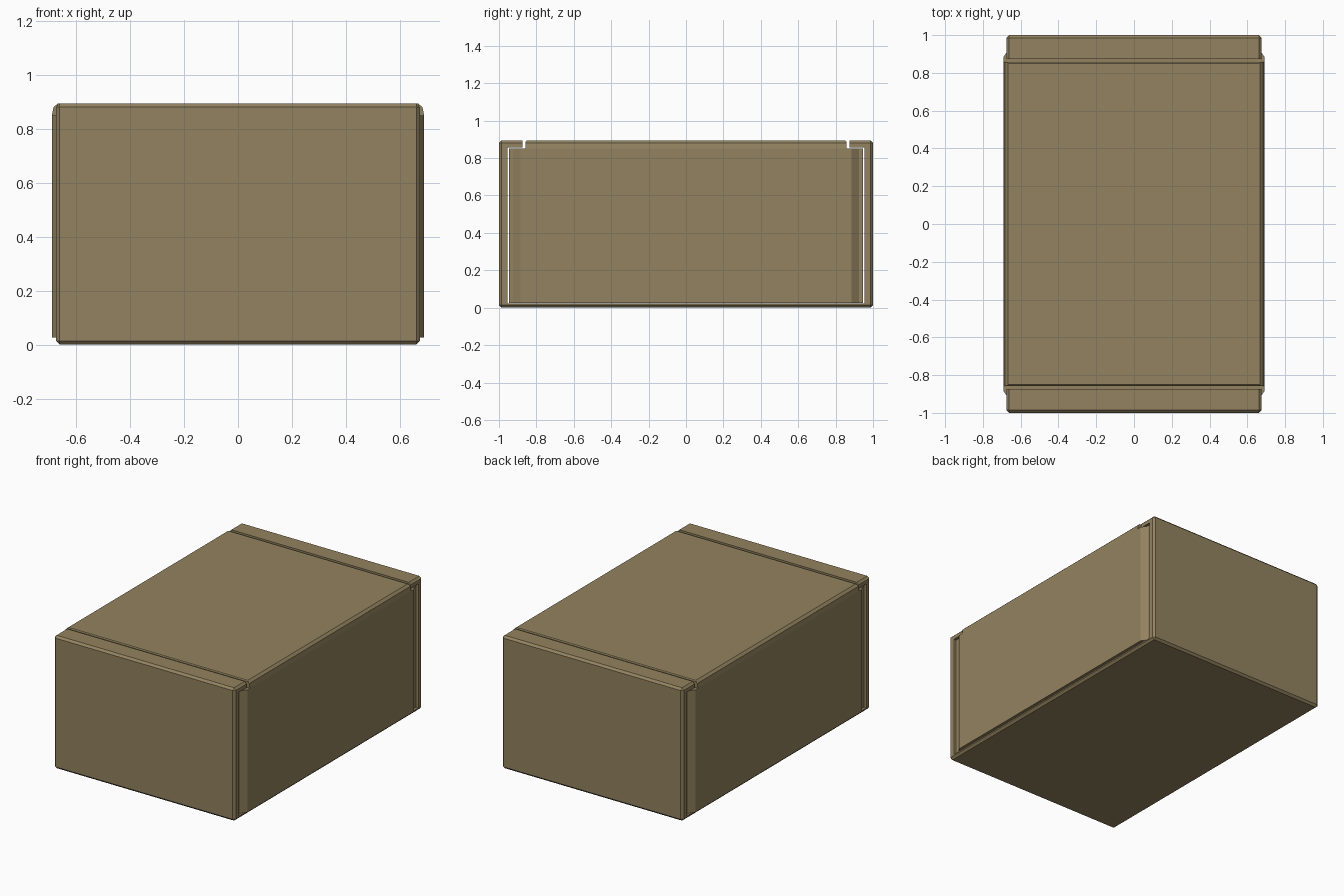
import bpy, bmesh
from mathutils import Vector

if "Cube" in bpy.data.objects:
    bpy.data.objects.remove(bpy.data.objects["Cube"])

mat = bpy.data.materials.new("tan_sheet")
mat.diffuse_color = (0.29, 0.225, 0.115, 1)
mat.use_nodes = True
mat.node_tree.nodes["Principled BSDF"].inputs["Base Color"].default_value = mat.diffuse_color


def extrude(name, profile, axis, lo, hi, bevel=0.0, pick=None):
    """Extrude a closed profile along an axis, optionally chamfering picked edges."""
    def place(p, t):
        return {"x": Vector((t, p[0], p[1])),
                "y": Vector((p[0], t, p[1])),
                "z": Vector((p[0], p[1], t))}[axis]
    bm = bmesh.new()
    a = [bm.verts.new(place(p, lo)) for p in profile]
    b = [bm.verts.new(place(p, hi)) for p in profile]
    n = len(profile)
    bm.faces.new(a)
    bm.faces.new(b)
    for i in range(n):
        bm.faces.new((a[i], a[(i + 1) % n], b[(i + 1) % n], b[i]))
    bmesh.ops.recalc_face_normals(bm, faces=bm.faces)
    if bevel:
        edges = [e for e in bm.edges if pick(e)]
        bmesh.ops.bevel(bm, geom=edges, offset=bevel, offset_type='OFFSET',
                        segments=1, profile=0.5, affect='EDGES', clamp_overlap=True)
    me = bpy.data.meshes.new(name)
    bm.to_mesh(me)
    bm.free()
    me.materials.append(mat)
    ob = bpy.data.objects.new(name, me)
    bpy.context.collection.objects.link(ob)
    return ob


H = 0.895      # overall height
LIP = 0.873    # inner end of the top lips


# Tray: front, bottom and back walls with lips folded over the top
half = [(1, 0), (1, H), (LIP, H), (LIP, 0.856), (0.955, 0.856), (0.955, 0.022)]
tray = half + [(-y, z) for y, z in reversed(half)]


def outer_edge(e):
    def outside(v):
        y, z = abs(v.co.y), v.co.z
        return y > 0.99 or z < 0.001 or (z > H - 0.001)
    return (all(outside(v) for v in e.verts)
            and not all(abs(v.co.y) < LIP + 0.01 for v in e.verts))


extrude("tray", tray, "x", -0.675, 0.675, 0.014, outer_edge)

# Side panels with ends that taper in behind the tray walls
for s, label in ((1, "right"), (-1, "left")):
    side = [(0.69, -0.885), (0.69, 0.885), (0.663, 0.925), (0.663, 0.947),
            (0.64, 0.947), (0.64, -0.947), (0.663, -0.947), (0.663, -0.925)]
    extrude(label + "_side_panel", [(s * x, y) for x, y in side], "z", 0.026, 0.85)

# Flange under the lips, which forms the groove floor
extrude("top_flange", [(-0.662, 0.825), (0.662, 0.825), (0.662, 0.852), (-0.662, 0.852)],
        "y", -0.947, 0.947)

# Raised top panel with chamfered long edges
top = [(0.69, 0.85), (0.684, 0.88), (0.668, H)]
extrude("top_panel", top + [(-x, z) for x, z in reversed(top)], "y", -0.857, 0.857,
        0.006, lambda e: all(v.co.z > H - 0.001 for v in e.verts)
        and abs(e.verts[0].co.y - e.verts[1].co.y) < 0.001)
